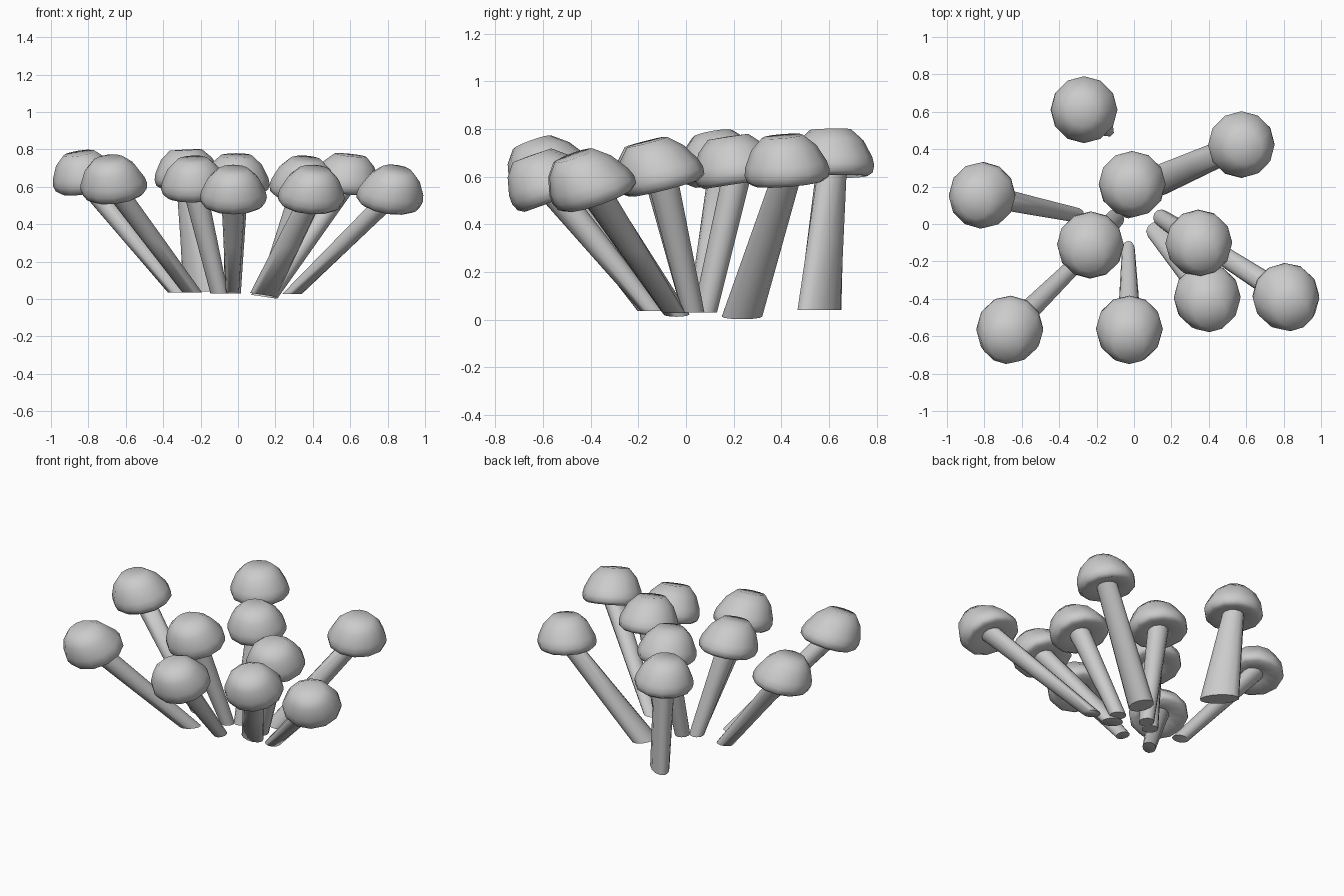
import bpy, bmesh, math
from mathutils import Vector

if "Cube" in bpy.data.objects:
    bpy.data.objects.remove(bpy.data.objects["Cube"])

SIDES = 12
# cap outline (radius, height) from underside to crown
CAP = [(0.0, -0.06), (0.07, -0.067), (0.15, -0.09), (0.172, -0.075),
       (0.179, -0.045), (0.172, -0.01), (0.137, 0.06), (0.086, 0.108), (0.0, 0.11)]
SKEW = 0.6  # how much the crown slides further along the lean

# cap x, y, crown z | stem foot x, y, z | foot half-widths and turn (deg) | foot slope in x
MUSHROOMS = [
    (-0.27, 0.61, 0.80, -0.20, 0.56, 0.04, 0.12, 0.055, -45, 0.0),
    (0.58, 0.42, 0.775, 0.14, 0.235, 0.012, 0.085, 0.07, 90, -0.15),
    (-0.82, 0.145, 0.79, -0.32, 0.05, 0.035, 0.055, 0.04, 0, 0.0),
    (-0.01, 0.205, 0.775, -0.03, 0.08, 0.03, 0.05, 0.045, 90, 0.0),
    (-0.235, -0.125, 0.76, -0.10, 0.03, 0.03, 0.05, 0.045, -45, 0.0),
    (0.35, -0.115, 0.76, 0.15, 0.03, 0.03, 0.05, 0.045, -45, 0.0),
    (-0.67, -0.58, 0.765, -0.245, -0.15, 0.035, 0.065, 0.04, 45, 0.0),
    (-0.025, -0.58, 0.71, -0.03, -0.14, 0.035, 0.05, 0.035, 90, 0.0),
    (0.395, -0.41, 0.71, 0.135, -0.04, 0.022, 0.07, 0.055, 0, -0.15),
    (0.82, -0.405, 0.71, 0.29, -0.05, 0.028, 0.055, 0.045, -30, 0.0),
]


def finish(bm, name):
    bmesh.ops.remove_doubles(bm, verts=bm.verts, dist=1e-5)
    bmesh.ops.recalc_face_normals(bm, faces=bm.faces)
    me = bpy.data.meshes.new(name)
    bm.to_mesh(me)
    bm.free()
    ob = bpy.data.objects.new(name, me)
    bpy.context.collection.objects.link(ob)
    for o in bpy.context.selected_objects:
        o.select_set(False)
    ob.select_set(True)
    bpy.context.view_layer.objects.active = ob
    bpy.ops.object.shade_smooth_by_angle(angle=math.radians(60))
    return ob


def loft(rings, name, capped):
    bm = bmesh.new()
    vs = [[bm.verts.new(p) for p in r] for r in rings]
    for a, b in zip(vs, vs[1:]):
        for i in range(SIDES):
            j = (i + 1) % SIDES
            bm.faces.new((a[i], a[j], b[j], b[i]))
    if capped:
        bm.faces.new(vs[0])
        bm.faces.new(vs[-1])
    return finish(bm, name)


for k, (cx, cy, top, fx, fy, fz, a, b, turn, slope) in enumerate(MUSHROOMS, 1):
    # cap leans forward and slightly outward
    lean = max(0.0, min(0.36, 0.22 - 0.33 * cy))
    tilt = Vector((0.19 * cx, -lean, 0))
    n = (tilt + Vector((0, 0, 1))).normalized()
    u = Vector((1, 0, 0)) - n * n.x
    u.normalize()
    v = n.cross(u)
    centre = Vector((cx, cy, top - 0.11 - 0.035 * lean))
    ang = [2 * math.pi * i / SIDES for i in range(SIDES)]

    def disc(r, h):
        c = centre + n * h + tilt * SKEW * (h + 0.03)
        return [c + u * r * math.cos(t) + v * r * math.sin(t) for t in ang]

    loft([disc(r, h) for r, h in CAP], f"cap_{k}", False)

    # stem: oval foot cut near the ground, rising to a round neck
    w = math.radians(turn)
    foot = []
    for t in ang:
        p, q = a * math.cos(t - w), b * math.sin(t - w)
        dx = p * math.cos(w) - q * math.sin(w)
        dy = p * math.sin(w) + q * math.cos(w)
        foot.append(Vector((fx + dx, fy + dy, fz + slope * dx)))
    neck = disc(0.064, -0.05)
    middle = [f.lerp(g, 0.5) for f, g in zip(foot, neck)]
    loft([foot, middle, neck], f"stem_{k}", True)
